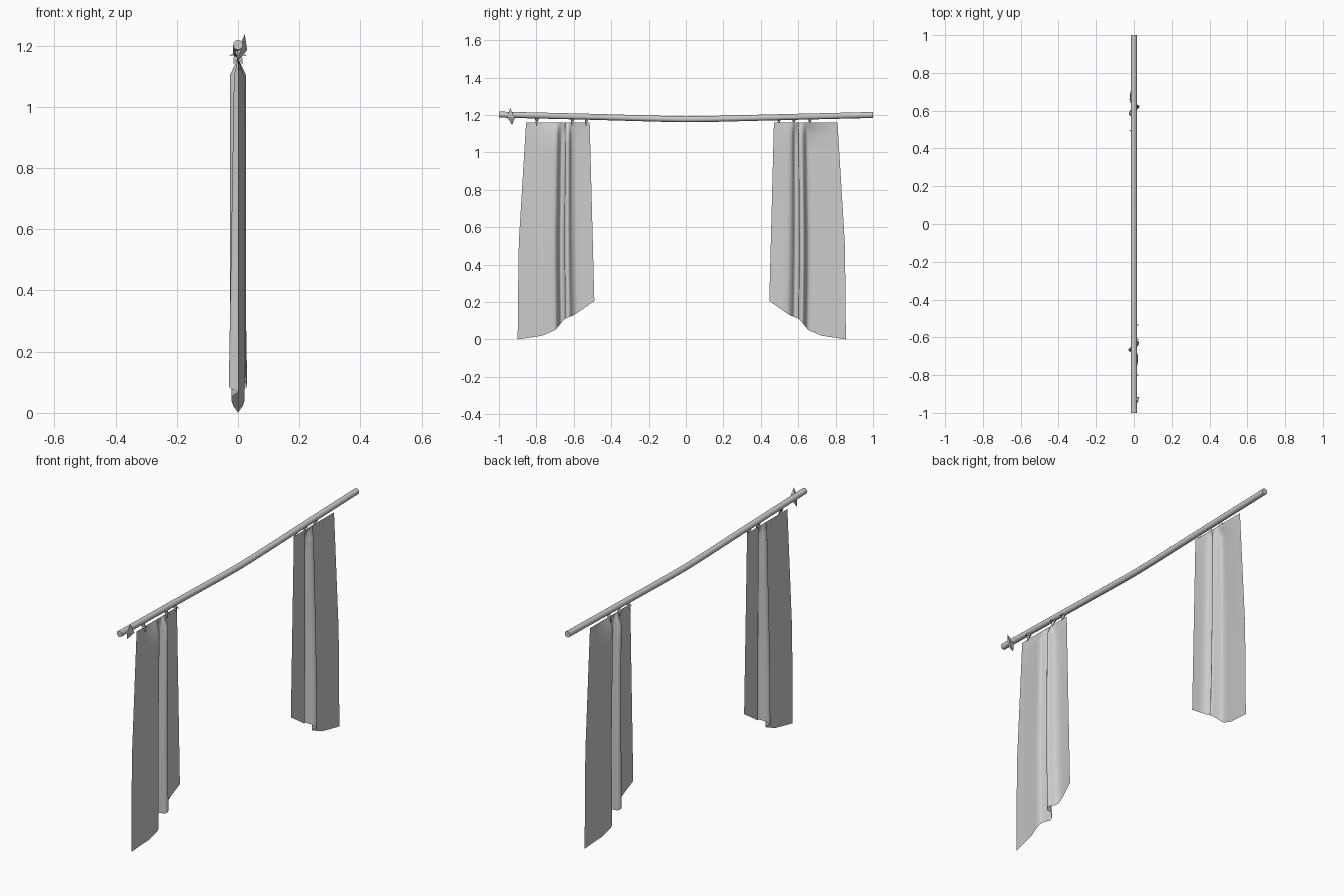
import bpy, bmesh, math
from mathutils import Vector, Matrix

if "Cube" in bpy.data.objects:
    bpy.data.objects.remove(bpy.data.objects["Cube"])


def make_object(name, bm, angle=None):
    bmesh.ops.recalc_face_normals(bm, faces=bm.faces)
    mesh = bpy.data.meshes.new(name)
    bm.to_mesh(mesh)
    bm.free()
    ob = bpy.data.objects.new(name, mesh)
    bpy.context.collection.objects.link(ob)
    if angle:
        bpy.ops.object.select_all(action='DESELECT')
        ob.select_set(True)
        bpy.context.view_layer.objects.active = ob
        bpy.ops.object.shade_smooth_by_angle(angle=math.radians(angle))
    return ob


def lerp_table(table, t):
    for (a, va), (b, vb) in zip(table, table[1:]):
        if t <= b:
            return va + (vb - va) * max(0, (t - a) / (b - a))
    return table[-1][1]


def catmull(pts, steps):
    out = []
    for i in range(len(pts) - 1):
        p = [Vector(pts[min(max(i + k, 0), len(pts) - 1)]) for k in (-1, 0, 1, 2)]
        for s in range(steps):
            t = s / steps
            out.append(0.5 * (2 * p[1] + (p[2] - p[0]) * t
                       + (2 * p[0] - 5 * p[1] + 4 * p[2] - p[3]) * t * t
                       + (3 * p[1] - p[0] - 3 * p[2] + p[3]) * t ** 3))
    return out + [Vector(pts[-1])]


# Sagging rod
ROD = [(-1, 1.202), (-0.5, 1.19), (-0.15, 1.18), (0, 1.177), (0.15, 1.179), (0.5, 1.188), (1, 1.2)]
bm = bmesh.new()
rings = []
for y, z in ROD:
    rings.append([bm.verts.new((0.016 * math.cos(a), y, z + 0.016 * math.sin(a)))
                  for a in [math.tau * k / 12 for k in range(12)]])
for r0, r1 in zip(rings, rings[1:]):
    for k in range(12):
        j = (k + 1) % 12
        bm.faces.new((r0[k], r0[j], r1[j], r1[k]))
bm.faces.new(rings[0])
bm.faces.new(rings[-1])
make_object("rod", bm, 40)

# Pleat profile (y, x) at the hem, and hem height along y
PLEATS = [(-0.9, 0), (-0.83, 0.008), (-0.77, 0.017), (-0.705, 0.025), (-0.685, 0.0), (-0.67, -0.03),
          (-0.65, -0.012), (-0.645, 0.02), (-0.625, 0.03), (-0.605, 0.0), (-0.575, -0.012), (-0.49, 0)]
HEM = [(-0.9, 0), (-0.77, 0.02), (-0.7, 0.05), (-0.65, 0.11), (-0.6, 0.13), (-0.49, 0.205)]
OUTER = [(0, -0.9), (0.5, -0.895), (1.16, -0.855)]
INNER = [(0, -0.487), (0.2, -0.49), (1.16, -0.515)]
LEVELS = [0, 0.15, 0.3, 0.45, 0.6, 0.75, 0.87, 0.945, 0.975, 1]


def curtain(name, turn):
    bm = bmesh.new()
    rows = []
    prof = catmull(PLEATS, 4)
    for t in LEVELS:
        row = []
        for y, x in prof:
            hem = lerp_table(HEM, y)
            z = hem + (1.16 - hem) * t
            u = (y + 0.9) / 0.41
            o, i = lerp_table(OUTER, z), lerp_table(INNER, z)
            # pleats gather to a straight line at the heading
            fade = min(1, (1 - t) / 0.055)
            amp = fade * (0.85 if x > 0 else 1 - 0.6 * t)
            co = Vector((x * amp, o + (i - o) * u, z))
            if turn:
                co = Vector((-co.x, -co.y - 0.045, z))
            row.append(bm.verts.new(co))
        rows.append(row)
    for a, b in zip(rows, rows[1:]):
        for k in range(len(a) - 1):
            bm.faces.new((a[k], a[k + 1], b[k + 1], b[k]))
    make_object(name, bm, 60)


curtain("left_curtain", False)
curtain("right_curtain", True)


# Pointed hooks joining curtain to rod
def hook(name, y, z, length, lean):
    bm = bmesh.new()
    bmesh.ops.create_cone(bm, cap_ends=True, segments=3, radius1=0.014, radius2=0, depth=length,
                          matrix=Matrix.Translation((0.008 * lean, y, z)) @ Matrix.Rotation(math.pi - 0.3 * lean, 4, 'Y'))
    # side thorn
    bmesh.ops.create_cone(bm, cap_ends=True, segments=3, radius1=0.011, radius2=0, depth=0.035,
                          matrix=Matrix.Translation((0.012 * lean, y, z + 0.012))
                          @ Matrix.Rotation(1.9 * lean, 4, 'Y'))
    make_object(name, bm)


for n, y in enumerate((-0.8, -0.61, -0.535)):
    hook(f"left_hook_{n}", y, 1.16, 0.05, 1)
for n, y in enumerate((0.495, 0.575, 0.66)):
    hook(f"right_hook_{n}", y, 1.16, 0.05, -1)

# Loose spare hook near the rod end
bm = bmesh.new()
tips = [(0.022, -0.94, 1.237), (0.03, -0.915, 1.185), (-0.005, -0.93, 1.145), (0.012, -0.955, 1.19), (0.0, -0.92, 1.19)]
v = [bm.verts.new(c) for c in tips]
for f in ((0, 1, 3), (0, 1, 4), (0, 3, 4), (2, 1, 3), (2, 1, 4), (2, 3, 4)):
    bm.faces.new([v[k] for k in f])
make_object("spare_hook", bm)
